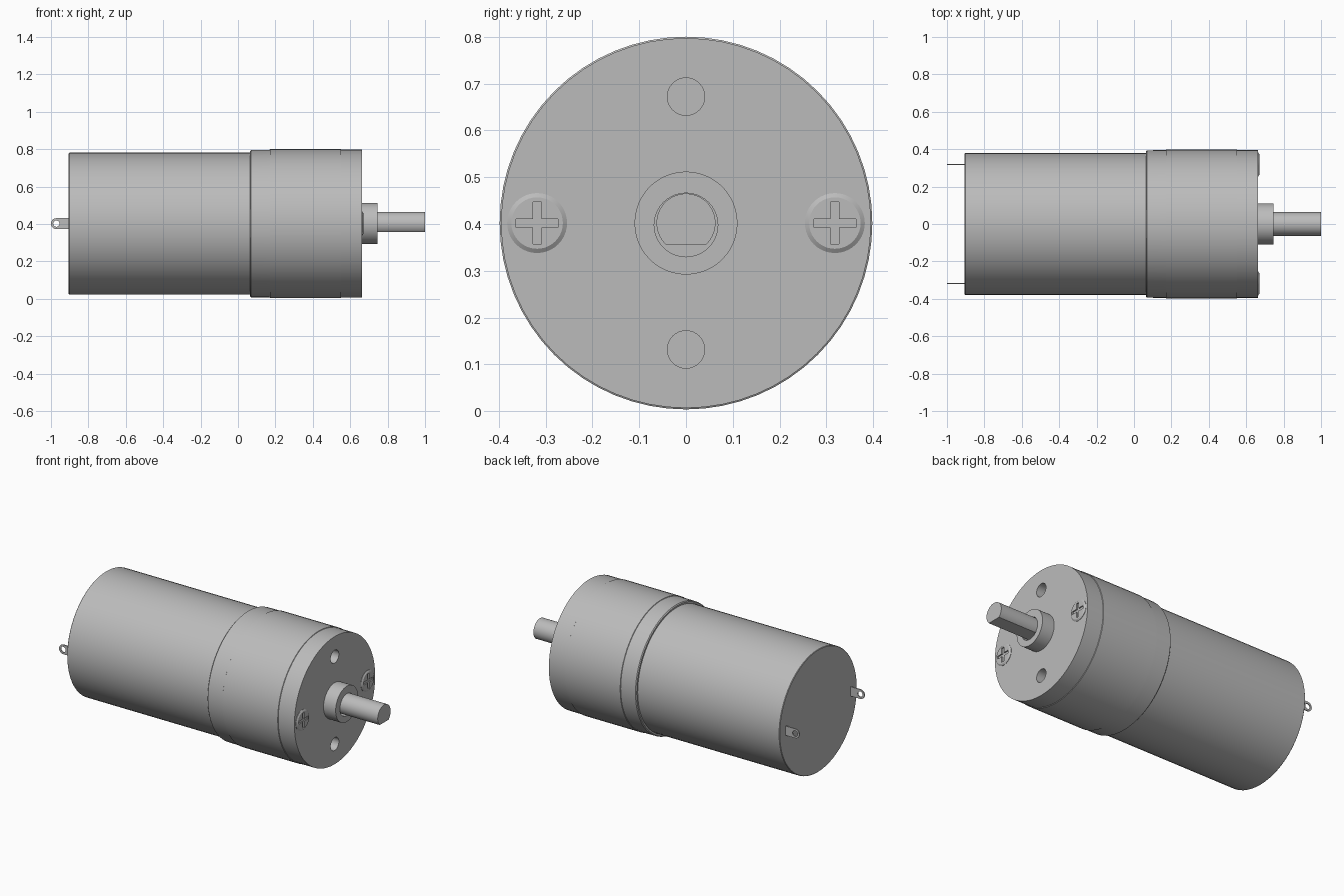
import bpy
import bmesh
from math import cos, sin, pi, radians, asin
from mathutils import Vector

if "Cube" in bpy.data.objects:
    bpy.data.objects.remove(bpy.data.objects["Cube"])

AXIS_Z = 0.402
SCREW_Y = 0.318

metal = bpy.data.materials.new("brushed grey metal")
metal.use_nodes = True
GREY = (0.5, 0.5, 0.5, 1)
metal.diffuse_color = GREY
metal.node_tree.nodes["Principled BSDF"].inputs["Base Color"].default_value = GREY


def finish(name, bm):
    bmesh.ops.recalc_face_normals(bm, faces=bm.faces)
    mesh = bpy.data.meshes.new(name)
    bm.to_mesh(mesh)
    bm.free()
    mesh.materials.append(metal)
    obj = bpy.data.objects.new(name, mesh)
    bpy.context.collection.objects.link(obj)
    return obj


def turned(name, profile, y=0, z=AXIS_Z, sides=64):
    """Solid turned around an x-parallel axis from (x, radius) steps."""
    bm = bmesh.new()
    rings = []
    for x, r in profile:
        rings.append([bm.verts.new((x, y + r * cos(2 * pi * i / sides),
                                    z + r * sin(2 * pi * i / sides)))
                      for i in range(sides)])
    for a, b in zip(rings, rings[1:]):
        for i in range(sides):
            j = (i + 1) % sides
            bm.faces.new((a[i], a[j], b[j], b[i]))
    bm.faces.new(rings[0])
    bm.faces.new(rings[-1])
    return finish(name, bm)


def prism(name, points, along):
    """Extrude a closed outline of 3D points by a vector."""
    bm = bmesh.new()
    face = bm.faces.new([bm.verts.new(p) for p in points])
    out = bmesh.ops.extrude_face_region(bm, geom=[face])
    moved = [v for v in out["geom"] if isinstance(v, bmesh.types.BMVert)]
    bmesh.ops.translate(bm, verts=moved, vec=Vector(along))
    return finish(name, bm)


def cut(obj, *cutters):
    for cutter in cutters:
        cutter.hide_render = True
        mod = obj.modifiers.new("cut", "BOOLEAN")
        mod.operation = "DIFFERENCE"
        mod.solver = "EXACT"
        mod.object = cutter
        bpy.context.view_layer.objects.active = obj
        bpy.ops.object.modifier_apply(modifier=mod.name)
        bpy.data.objects.remove(cutter)


parts = []

# Motor can
parts.append(turned("motor_can", [(-0.905, 0.376), (-0.902, 0.379), (0.08, 0.379)]))

# Gearbox with a slightly raised middle band and two mounting holes
gearbox = turned("gearbox", [(0.065, 0.389), (0.07, 0.394), (0.17, 0.395), (0.172, 0.398),
                             (0.55, 0.398), (0.552, 0.395), (0.662, 0.395)])
cut(gearbox, *[turned("hole_cutter", [(0.5, 0.04), (0.8, 0.04)], z=AXIS_Z + s * 0.27, sides=32)
               for s in (1, -1)])
parts.append(gearbox)

# Front boss with the shaft bore
boss = turned("shaft_boss", [(0.655, 0.11), (0.745, 0.11)], sides=48)
cut(boss, turned("bore_cutter", [(0.68, 0.068), (0.9, 0.068)], z=AXIS_Z - 0.004, sides=40))
parts.append(boss)

# D-shaped output shaft, flat side down
R, FLAT = 0.063, 0.046
start = -asin(FLAT / R)
sweep = pi - 2 * start
outline = [(0.66, R * cos(start + sweep * i / 40), AXIS_Z + R * sin(start + sweep * i / 40))
           for i in range(41)]
parts.append(prism("output_shaft", outline, (0.34, 0, 0)))

# Cross-head screws and rear solder terminals, one per side
for side, label in ((1, "back"), (-1, "front")):
    y = side * SCREW_Y
    screw = turned("screw_" + label, [(0.65, 0.064), (0.664, 0.064), (0.67, 0.055)], y=y, sides=40)
    a, b = 0.009, 0.045
    cross = [(b, a), (a, a), (a, b), (-a, b), (-a, a), (-b, a),
             (-b, -a), (-a, -a), (-a, -b), (a, -b), (a, -a), (b, -a)]
    cut(screw, prism("cross_cutter", [(0.655, y + p, AXIS_Z + q) for p, q in cross], (0.05, 0, 0)))
    parts.append(screw)

    r, tip = 0.029, -0.971
    tab = [(-0.89, r), *[(tip - r * sin(pi * i / 16), r * cos(pi * i / 16)) for i in range(17)],
           (-0.89, -r)]
    terminal = prism("terminal_" + label, [(x, y - 0.003, AXIS_Z + z) for x, z in tab], (0, 0.006, 0))
    eye = [(tip + 0.017 * cos(2 * pi * i / 24), y - 0.05, AXIS_Z + 0.017 * sin(2 * pi * i / 24))
           for i in range(24)]
    cut(terminal, prism("eye_cutter", eye, (0, 0.1, 0)))
    parts.append(terminal)

# Smooth the round walls, keep rims sharp
bpy.ops.object.select_all(action="DESELECT")
for obj in parts:
    obj.select_set(True)
bpy.context.view_layer.objects.active = parts[0]
bpy.ops.object.shade_smooth_by_angle(angle=radians(30))
